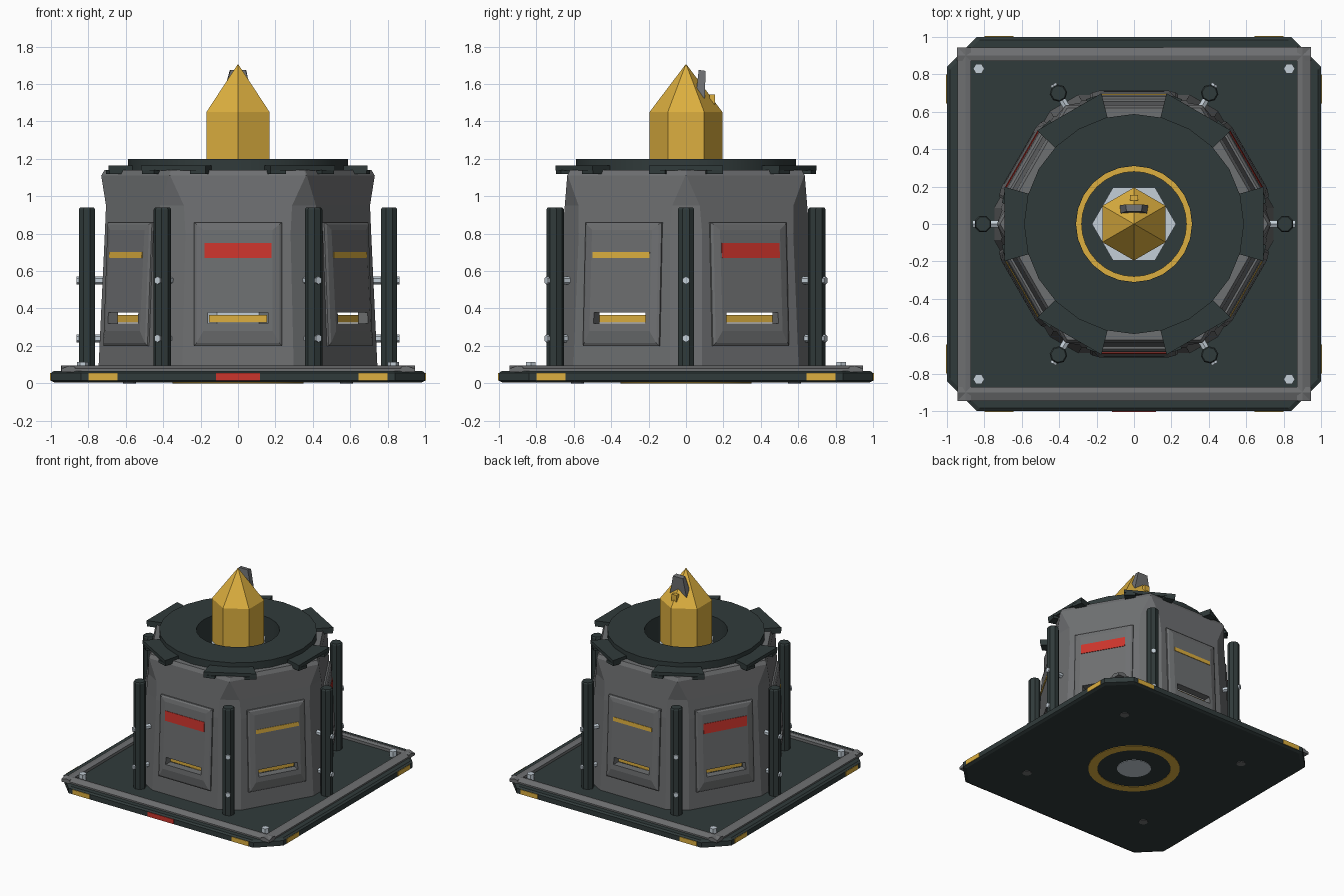
import bpy, bmesh, math
from mathutils import Matrix, Vector

if "Cube" in bpy.data.objects:
    bpy.data.objects.remove(bpy.data.objects["Cube"])


def material(name, r, g, b):
    m = bpy.data.materials.new(name)
    m.diffuse_color = (r, g, b, 1)
    m.use_nodes = True
    m.node_tree.nodes["Principled BSDF"].inputs["Base Color"].default_value = m.diffuse_color
    return m


DARK = material("dark green grey", .030, .043, .043)
GREY = material("mid grey", .155, .16, .165)
YELLOW = material("warm yellow", .72, .43, .05)
RED = material("signal red", .60, .035, .025)
STEEL = material("pale steel", .55, .62, .68)


def finish(name, bm, mat, smooth=None):
    bmesh.ops.recalc_face_normals(bm, faces=bm.faces)
    me = bpy.data.meshes.new(name)
    bm.to_mesh(me)
    bm.free()
    me.materials.append(mat)
    ob = bpy.data.objects.new(name, me)
    bpy.context.collection.objects.link(ob)
    if smooth:
        bpy.ops.object.select_all(action='DESELECT')
        ob.select_set(True)
        bpy.context.view_layer.objects.active = ob
        bpy.ops.object.shade_smooth_by_angle(angle=math.radians(smooth))
    return ob


def loft(name, rings, mat, closed=False, smooth=None):
    """Skin a list of equal-length point rings; closed joins last to first."""
    bm = bmesh.new()
    vs = [[bm.verts.new(p) for p in ring] for ring in rings]
    n = len(vs[0])
    for i in range(len(vs) if closed else len(vs) - 1):
        a, b = vs[i], vs[(i + 1) % len(vs)]
        for j in range(n):
            bm.faces.new((a[j], a[(j + 1) % n], b[(j + 1) % n], b[j]))
    if not closed:
        bm.faces.new(vs[0])
        bm.faces.new(vs[-1])
    return finish(name, bm, mat, smooth)


def circle(r, z, n, turn=0.0):
    return [(r * math.cos(turn + 2 * math.pi * i / n),
             r * math.sin(turn + 2 * math.pi * i / n), z) for i in range(n)]


def box(name, x, y, z, mat, bevel=0):
    bm = bmesh.new()
    bmesh.ops.create_cube(bm, size=1)
    for v in bm.verts:
        v.co = Vector([lo + (c + .5) * (hi - lo) for c, (lo, hi) in zip(v.co, (x, y, z))])
    if bevel:
        bmesh.ops.bevel(bm, geom=bm.edges[:], offset=bevel, segments=1, affect='EDGES')
    return finish(name, bm, mat)


def rod_part(name, r, lo, hi, n, mat, matrix):
    ob = loft(name, [circle(r, lo, n), circle(r, hi, n)], mat)
    ob.data.transform(matrix)
    return ob


def around(ob, degrees):
    """Place the object at the first angle and linked copies at the others."""
    obs = [ob] + [ob.copy() for _ in degrees[1:]]
    for o, d in zip(obs, degrees):
        o.rotation_euler.z = math.radians(d)
        if o is not ob:
            bpy.context.collection.objects.link(o)
    return obs


SIX = [60 * k for k in range(6)]
FOUR = [0, 90, 180, 270]
CORNERS = [(sx, sy) for sx in (-1, 1) for sy in (-1, 1)]


# Base plate with cut corners and softened rim
def plate(s, cut, z):
    return [(x, y, z) for x, y in ((s, cut - s), (s, s - cut), (s - cut, s), (cut - s, s),
                                   (-s, s - cut), (-s, cut - s), (cut - s, -s), (s - cut, -s))]


loft("base_plate", [plate(.98, .16, .004), plate(1, .16, .014),
                    plate(1, .16, .055), plate(.985, .16, .066)], DARK)

# Raised rails on the base
rail_profile = [(-.945, .06), (-.945, .078), (-.90, .094), (-.872, .088), (-.872, .06)]
rail = loft("base_rail", [[(x, y, z) for y, z in rail_profile] for x in (-.945, .945)], GREY)
around(rail, FOUR)

# Colour marks on the base edge
for s in (-1, 1):
    mark = box("edge_mark", sorted((s * .645, s * .80)), (-1.004, -.99), (.016, .054), YELLOW)
    around(mark, FOUR)
box("front_edge_mark", (-.118, .118), (-1.004, -.99), (.016, .054), RED)

# Corner bolts and underside plugs
for sx, sy in CORNERS:
    rod_part("base_bolt", .03, .06, .114, 6, STEEL, Matrix.Translation((sx * .83, sy * .83, 0)))
    rod_part("underside_plug", .035, .0, .01, 12, GREY, Matrix.Translation((sx * .58, sy * .58, 0)))

# Yellow ring set through the base, with a central cap below
loft("base_ring", [circle(r, z, 32) for r, z in ((.28, 0), (.35, 0), (.35, .075), (.28, .075))],
     YELLOW, closed=True, smooth=30)
loft("base_cap", [circle(.13, 0, 24), circle(.13, .02, 24)], STEEL, smooth=30)


# Hollow six-sided body with corners cut wider towards the bottom
def hexring(a, c, z):
    pts = []
    for k in range(6):
        t = math.radians(30 + 60 * k)
        n, d = Vector((math.cos(t), math.sin(t), 0)), Vector((-math.sin(t), math.cos(t), 0))
        h = a * math.tan(math.pi / 6) - c
        pts += [n * a - d * h + Vector((0, 0, z)), n * a + d * h + Vector((0, 0, z))]
    return pts


body_profile = [(.69, .10, .06), (.66, .10, .80), (.648, .085, .95), (.635, .004, 1.11),
                (.62, .004, 1.14), (.45, .004, 1.14), (.45, .004, 1.115), (.60, .004, 1.105),
                (.618, .085, .95), (.63, .10, .80), (.66, .10, .06)]
body = loft("body_shell", [hexring(*p) for p in body_profile], GREY, closed=True)

# Raised side panels


def rect(w, z0, z1, y0, y1):
    return [(-w, y0, z0), (w, y0, z0), (w, y1, z1), (-w, y1, z1)]


panel = loft("side_panel", [rect(.235, .20, .86, -.652, -.645), rect(.235, .20, .86, -.695, -.667),
                            rect(.222, .215, .85, -.703, -.677),
                            rect(.185, .28, .82, -.713, -.684)], GREY)
panels = around(panel, SIX)

# Slot openings cut through panels and walls
cutters = around(box("slot_cutter", (-.16, .16), (-.76, -.60), (.32, .378), GREY), SIX)
for i, c in enumerate(cutters):
    c.hide_render = True
    c.hide_set(True)
    for target in (panels[i], body):
        mod = target.modifiers.new("slot", 'BOOLEAN')
        mod.object = c
        mod.solver = 'EXACT'

# Yellow bars set back inside the slots
around(box("slot_bar", (-.155, .155), (-.655, -.642), (.325, .365), YELLOW), SIX)


# Stripes on the panels, alternating red and yellow
def stripe(name, w, h, z, mat, degrees):
    y = -.713 + .029 * (z - .28) / .54
    ob = box(name, (-w, w), (-.004, .003), (-h, h), mat)
    ob.data.transform(Matrix.Translation((0, y, z)) @ Matrix.Rotation(-.054, 4, 'X'))
    around(ob, degrees)


stripe("wide_stripe", .178, .04, .71, RED, [0, 120, 240])
stripe("narrow_stripe", .175, .016, .685, YELLOW, [60, 180, 300])

# Corner posts with through bolts
post = loft("corner_post", [circle(r, z, 8, math.pi / 8) for r, z in
                            ((.047, .06), (.047, .93), (.04, .94))], DARK)
post.data.transform(Matrix.Translation((.808, 0, 0)))
around(post, SIX)
for z in (.24, .55):
    to_x = Matrix.Translation((0, 0, z)) @ Matrix.Rotation(math.pi / 2, 4, 'Y')
    around(rod_part("post_bolt", .021, .70, .864, 6, STEEL, to_x), SIX)

# Top collar with a central well
loft("top_collar", [circle(r, z, 24) for r, z in ((.31, .90), (.33, .90), (.33, 1.14), (.588, 1.14),
                                                  (.588, 1.2), (.31, 1.2))],
     DARK, closed=True, smooth=30)


# Clamps over the body corners, with turned-down side tabs
def sector(z0, z1, a0, a1, r0, r1):
    pts = []
    for z in (z0, z1):
        pts.append([(r * math.cos(math.radians(a)), r * math.sin(math.radians(a)), z)
                    for r, a in ((r0, a0), (r1, a0), (r1, a1), (r0, a1))])
    return pts


around(loft("corner_clamp", sector(1.138, 1.165, -16, 16, .57, .72), DARK), SIX)
for a in (-16, 9):
    around(loft("clamp_tab", sector(1.118, 1.14, a, a + 7, .57, .715), DARK), SIX)

# Central hexagonal shaft and pointed rod
loft("centre_shaft", [circle(.225, .01, 6), circle(.225, 1.10, 6)], STEEL)
loft("pointed_rod", [circle(.195, 1.05, 6, math.pi / 6), circle(.195, 1.45, 6, math.pi / 6),
                     circle(.002, 1.705, 6, math.pi / 6)], YELLOW)

# Fin and small stud behind the tip
loft("tip_fin", [[(-.075, .10, 1.52), (.075, .10, 1.52), (.075, .055, 1.56), (-.075, .055, 1.56)],
                 [(-.045, .105, 1.67), (.045, .105, 1.67), (.04, .068, 1.675), (-.04, .068, 1.675)]],
     GREY)
box("tip_stud", (-.022, .022), (.125, .155), (1.49, 1.545), YELLOW)
